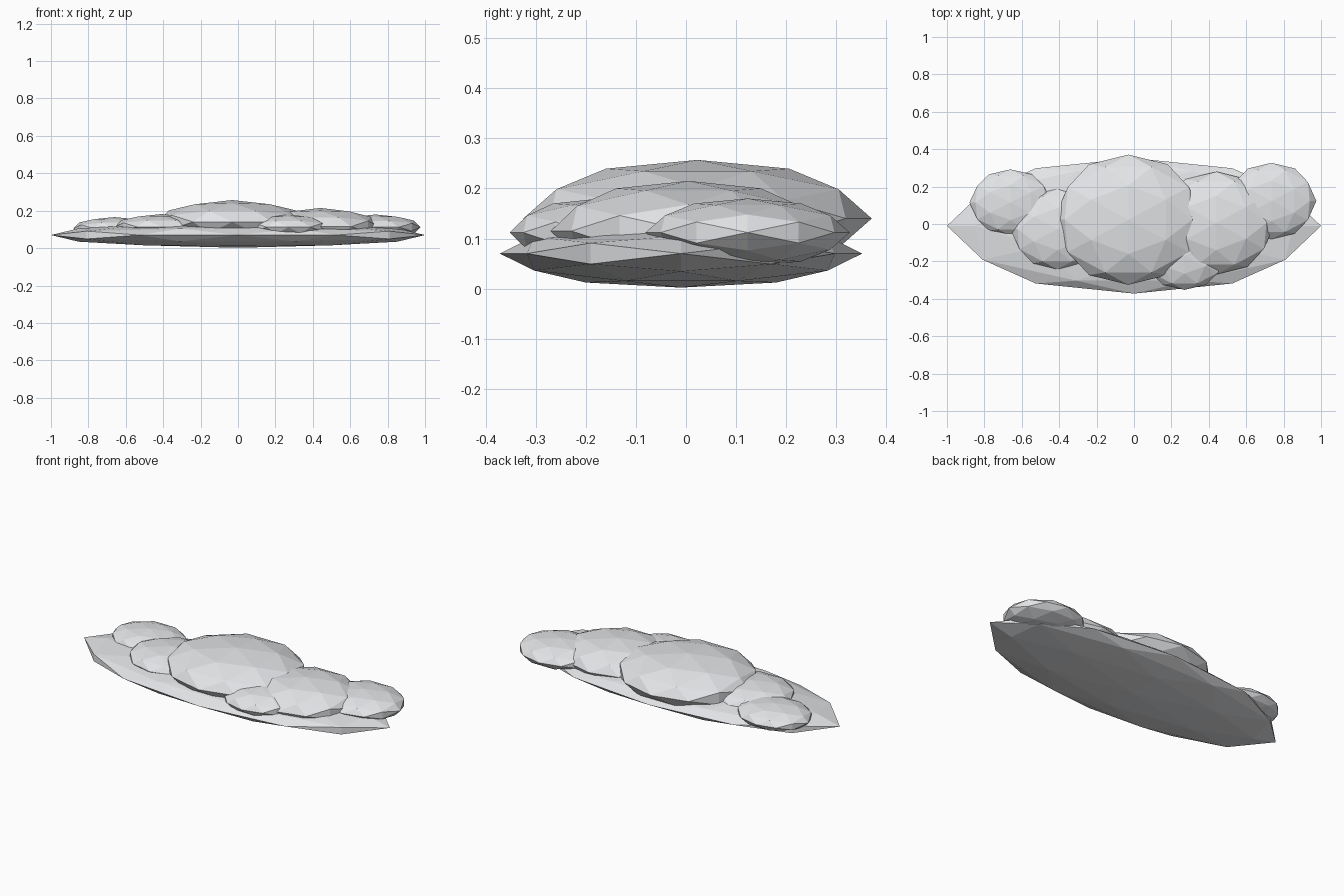
import bpy, bmesh, math
from mathutils import Vector

if "Cube" in bpy.data.objects:
    bpy.data.objects.remove(bpy.data.objects["Cube"])

# Single pale grey colour
grey = bpy.data.materials.new("pale_grey")
grey.diffuse_color = (0.78, 0.79, 0.81, 1)
grey.use_nodes = True
grey.node_tree.nodes["Principled BSDF"].inputs["Base Color"].default_value = grey.diffuse_color

PHI = (1 + math.sqrt(5)) / 2


def golden_corners():
    """Twelve icosahedron corners from three golden rectangles."""
    pts = []
    for a in (-1, 1):
        for b in (-PHI, PHI):
            pts += [(a, b, 0), (0, a, b), (b, 0, a)]
    return [Vector(p).normalized() for p in pts]


def puff(name, centre, radii):
    """Flattened, flat-shaded ball with 80 triangles."""
    bm = bmesh.new()
    for p in golden_corners():
        bm.verts.new(p)
    bmesh.ops.convex_hull(bm, input=bm.verts[:])
    bmesh.ops.subdivide_edges(bm, edges=bm.edges[:], cuts=1, use_grid_fill=True)
    for v in bm.verts:
        d = v.co.normalized()
        v.co = Vector([c + r * k for c, r, k in zip(centre, radii, d)])
    bmesh.ops.triangulate(bm, faces=bm.faces[:])
    bmesh.ops.recalc_face_normals(bm, faces=bm.faces[:])
    mesh = bpy.data.meshes.new(name)
    bm.to_mesh(mesh)
    bm.free()
    mesh.materials.append(grey)
    obj = bpy.data.objects.new(name, mesh)
    bpy.context.collection.objects.link(obj)
    return obj


# Wide flat underside of the cloud
puff("cloud_base", (0, -0.01, 0.07), (1.0, 0.362, 0.068))

# Puffs heaped on top
puff("centre_puff", (-0.03, 0.023, 0.14), (0.40, 0.348, 0.117))
puff("right_puff", (0.44, 0.005, 0.115), (0.315, 0.275, 0.10))
puff("left_puff", (-0.41, -0.027, 0.114), (0.25, 0.215, 0.068))
puff("far_right_puff", (0.735, 0.123, 0.112), (0.24, 0.204, 0.068))
puff("far_left_puff", (-0.66, 0.115, 0.106), (0.22, 0.177, 0.06))
puff("front_puff", (0.27, -0.17, 0.112), (0.22, 0.182, 0.068))
